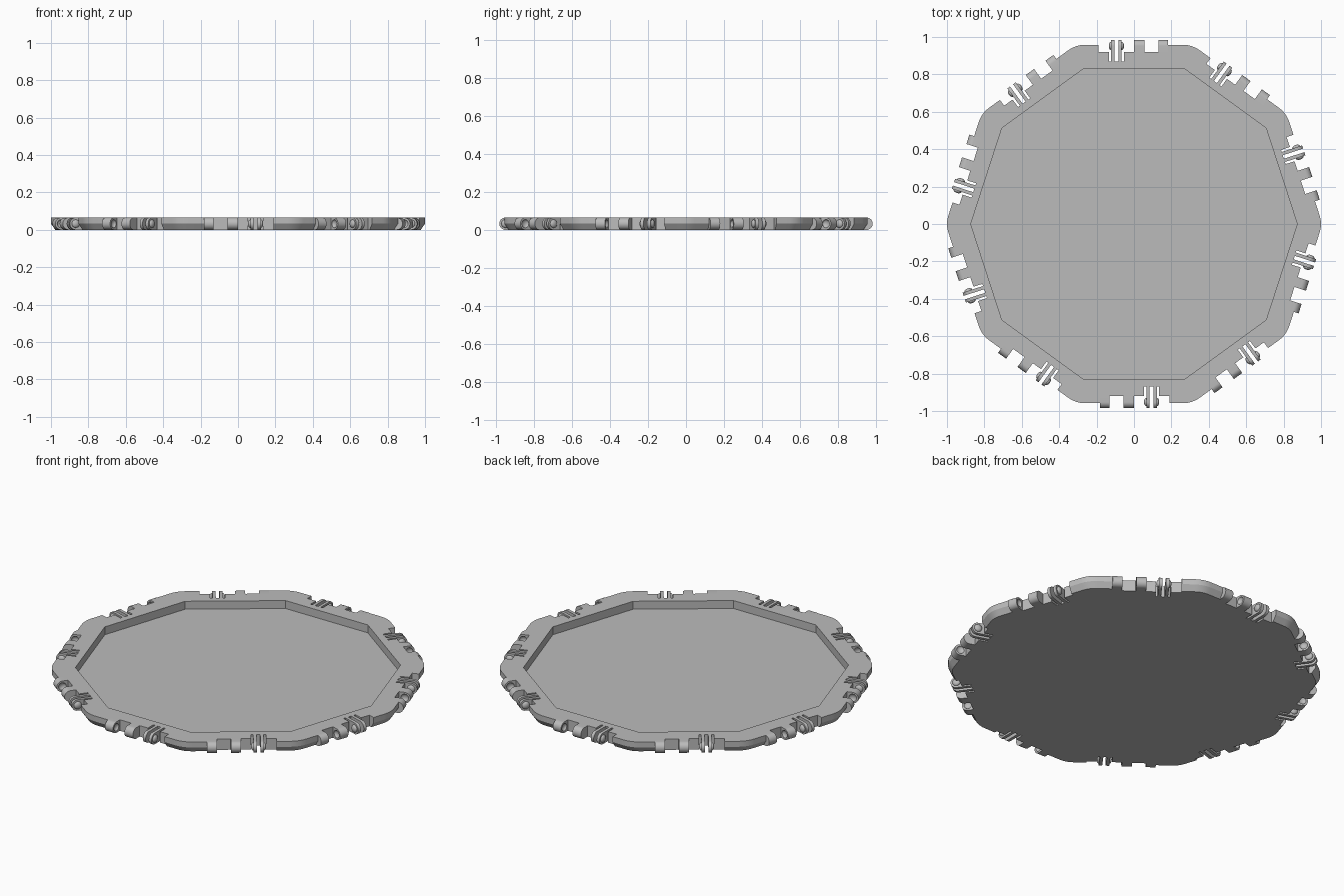
import bpy, bmesh
from math import sin, cos, pi, radians
from mathutils import Matrix, Vector

SIDES = 10
STEP = 2 * pi / SIDES
HEIGHT = 0.065
MID = HEIGHT / 2          # hinge axis height
AXIS = 0.952              # hinge axis distance from the centre
APOTHEM = 0.958
NOTCH, SLOT = 0.92, 0.87  # inner walls of the cuts in the rim
CLIP = -0.094             # clip position along each side
BUMP, BUMP_OUT = 0.022, 0.013

old = bpy.data.objects.get("Cube")
if old:
    bpy.data.objects.remove(old, do_unlink=True)

GREY = (0.5, 0.5, 0.5, 1)
mat = bpy.data.materials.new("plain grey")
mat.use_nodes = True
mat.diffuse_color = GREY
mat.node_tree.nodes["Principled BSDF"].inputs["Base Color"].default_value = GREY


def make(name, bm):
    bmesh.ops.recalc_face_normals(bm, faces=bm.faces)
    mesh = bpy.data.meshes.new(name)
    bm.to_mesh(mesh)
    bm.free()
    mesh.materials.append(mat)
    obj = bpy.data.objects.new(name, mesh)
    bpy.context.collection.objects.link(obj)
    return obj


def cut(obj, cutter):
    cutter.hide_render = True
    mod = obj.modifiers.new("cut", "BOOLEAN")
    mod.operation = "DIFFERENCE"
    mod.solver = "EXACT"
    mod.object = cutter
    bpy.context.view_layer.objects.active = obj
    bpy.ops.object.modifier_apply(modifier="cut")
    bpy.data.objects.remove(cutter, do_unlink=True)


def finish(obj):
    obj.data.shade_smooth()
    obj.data.set_sharp_from_angle(angle=radians(30))


def loft(bm, rings):
    """Closed solid through rings with equal point counts."""
    loops = [[bm.verts.new(p) for p in ring] for ring in rings]
    n = len(loops[0])
    for a, b in zip(loops, loops[1:]):
        for i in range(n):
            j = (i + 1) % n
            bm.faces.new((a[i], a[j], b[j], b[i]))
    bm.faces.new(loops[0])
    bm.faces.new(loops[-1])


def decagon(apothem, z, radius=0.0, segments=6):
    """Ten-sided ring, its corners rounded when a radius is given."""
    points = []
    for k in range(SIDES):
        if not radius:
            r = apothem / cos(STEP / 2)
            points.append((r * cos(k * STEP), r * sin(k * STEP), z))
            continue
        c = (apothem - radius) / cos(STEP / 2)
        for s in range(segments + 1):
            a = k * STEP + STEP * (s / segments - 0.5)
            points.append((c * cos(k * STEP) + radius * cos(a),
                           c * sin(k * STEP) + radius * sin(a), z))
    return points


def box(bm, u0, u1, r0, r1, z0, z1, turn):
    m = (Matrix.Rotation(turn, 4, "Z")
         @ Matrix.Translation(((u0 + u1) / 2, (r0 + r1) / 2, (z0 + z1) / 2))
         @ Matrix.Diagonal((u1 - u0, r1 - r0, z1 - z0, 1)))
    bmesh.ops.create_cube(bm, size=1, matrix=m)


def rim_cutter(u0, u1, r0):
    bm = bmesh.new()
    for k in range(SIDES):
        box(bm, u0, u1, r0, 1.1, -0.1, 0.2, k * STEP)
    return make("rim_cutter", bm)


def lug(bm, u0, u1, r0):
    """Block with a half-round outer end, lying along the side."""
    profile = [(r0, 0)]
    for s in range(17):
        a = -pi / 2 + pi * s / 16
        profile.append((AXIS + MID * cos(a), MID + MID * sin(a)))
    profile.append((r0, HEIGHT))
    loft(bm, [[(u, r, z) for r, z in profile] for u in (u0, u1)])


def dome(bm, u):
    m = (Matrix.Translation((u, AXIS, MID)) @ Matrix.Diagonal((BUMP_OUT, BUMP, BUMP, 1))
         @ Matrix.Rotation(pi / 2, 4, "Y"))
    bmesh.ops.create_uvsphere(bm, u_segments=20, v_segments=10, radius=1, matrix=m)


def around(obj):
    """Repeat a part on all ten sides."""
    finish(obj)
    for k in range(1, SIDES):
        twin = bpy.data.objects.new(obj.name + "_" + str(k + 1), obj.data)
        twin.rotation_euler.z = k * STEP
        bpy.context.collection.objects.link(twin)


# Panel: vertical upper edge, sloped lower edge, rounded corners
bm = bmesh.new()
loft(bm, [decagon(APOTHEM - 0.022, 0, 0.13), decagon(APOTHEM, MID, 0.15),
          decagon(APOTHEM, HEIGHT, 0.15)])
panel = make("panel", bm)

# Shallow tray in the top
bm = bmesh.new()
loft(bm, [decagon(0.83, 0.018), decagon(0.83, 0.2)])
cut(panel, make("tray_cutter", bm))

# Hinge notches and the deeper clip slots
cut(panel, rim_cutter(-0.19, 0.183, NOTCH))
cut(panel, rim_cutter(CLIP - 0.04, CLIP + 0.04, SLOT))
finish(panel)

# Solid knuckles, each with a socket facing the gap between them
for name, u0, u1, socket in (("inner_knuckle", 0.0, 0.055, 0.055),
                             ("outer_knuckle", 0.13, 0.183, 0.13)):
    bm = bmesh.new()
    lug(bm, u0, u1, NOTCH)
    knuckle = make(name, bm)
    bm = bmesh.new()
    dome(bm, socket)
    cut(knuckle, make("socket_cutter", bm))
    around(knuckle)

# Springy clip fins with a round bump on their outer faces
for name, side in (("left_fin", 1), ("right_fin", -1)):
    bm = bmesh.new()
    lug(bm, *sorted((CLIP + side * 0.01, CLIP + side * 0.028)), SLOT)
    dome(bm, CLIP + side * 0.028)
    around(make(name, bm))
